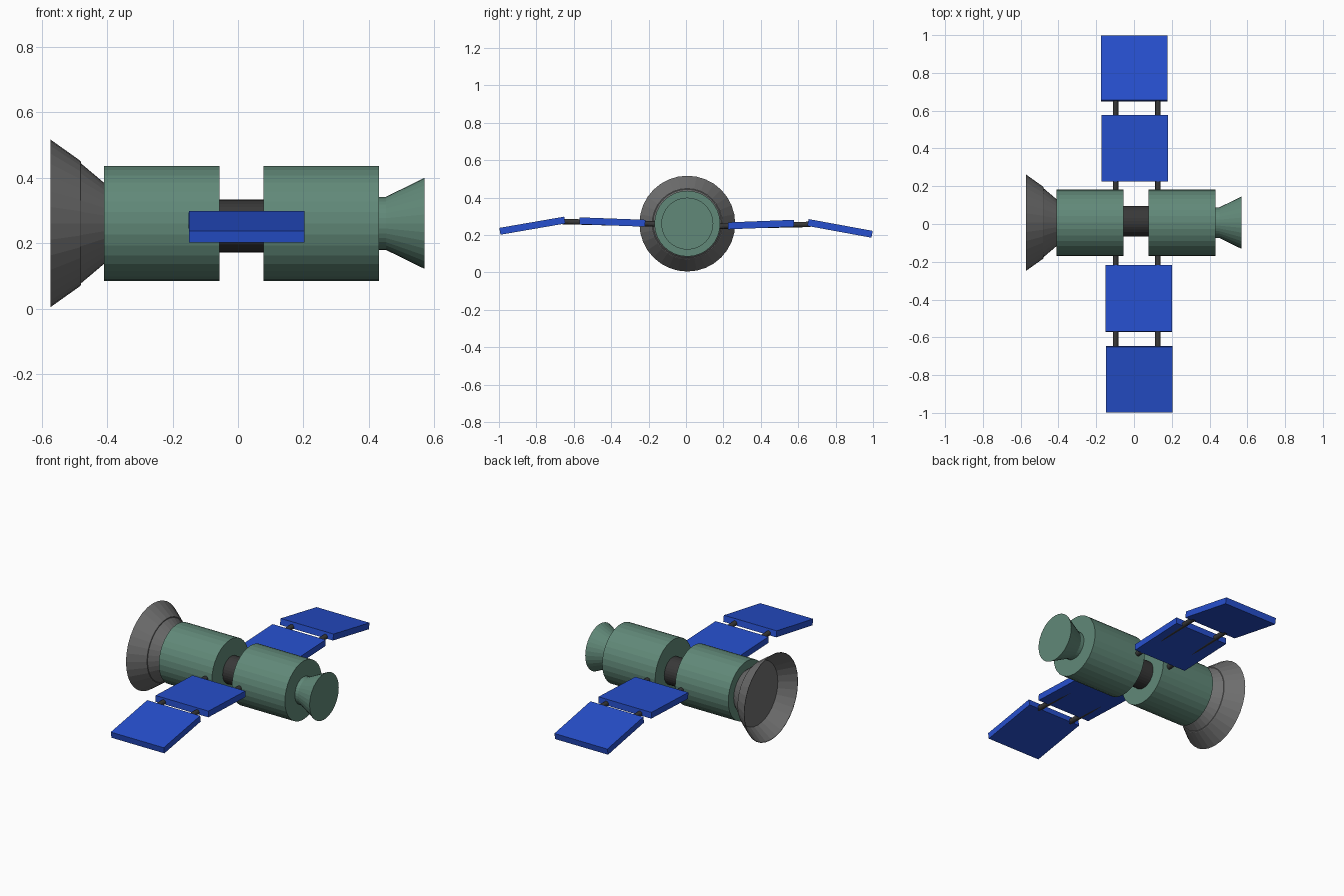
import bpy, bmesh, math
from mathutils import Matrix

if "Cube" in bpy.data.objects:
    bpy.data.objects.remove(bpy.data.objects["Cube"])

AXIS_Y, AXIS_Z = 0.007, 0.261


def material(name, rgb):
    m = bpy.data.materials.new(name)
    m.diffuse_color = (*rgb, 1)
    m.use_nodes = True
    m.node_tree.nodes["Principled BSDF"].inputs["Base Color"].default_value = m.diffuse_color
    return m


GREEN = material("hull_green", (0.12, 0.25, 0.19))
BLUE = material("panel_blue", (0.02, 0.08, 0.62))
DARK = material("dark_metal", (0.04, 0.04, 0.04))
GREY = material("dish_grey", (0.16, 0.16, 0.16))


def finish(name, bm, mat):
    bmesh.ops.recalc_face_normals(bm, faces=bm.faces)
    me = bpy.data.meshes.new(name)
    bm.to_mesh(me)
    bm.free()
    me.materials.append(mat)
    ob = bpy.data.objects.new(name, me)
    bpy.context.collection.objects.link(ob)
    return ob


def lathe(name, profile, mat, cy=AXIS_Y, cz=AXIS_Z, n=32):
    """Closed solid around the x axis from (x, radius) points, capped at both ends."""
    bm = bmesh.new()
    rings = []
    for x, r in profile:
        angles = [2 * math.pi * i / n for i in range(n)]
        rings.append([bm.verts.new((x, cy + r * math.cos(a), cz + r * math.sin(a))) for a in angles])
    for a, b in zip(rings, rings[1:]):
        for i in range(n):
            j = (i + 1) % n
            bm.faces.new((a[i], a[j], b[j], b[i]))
    bm.faces.new(rings[0])
    bm.faces.new(rings[-1])
    return finish(name, bm, mat)


def panel(name, cx, p0, p1):
    """Flat slab 0.353 wide whose centre line runs between two (y, z) points."""
    (y0, z0), (y1, z1) = p0, p1
    bm = bmesh.new()
    size = Matrix.Diagonal((0.353, math.hypot(y1 - y0, z1 - z0), 0.037, 1))
    tilt = Matrix.Rotation(math.atan2(z1 - z0, y1 - y0), 4, 'X')
    place = Matrix.Translation((cx, (y0 + y1) / 2, (z0 + z1) / 2))
    bmesh.ops.create_cube(bm, size=1, matrix=place @ tilt @ size)
    return finish(name, bm, BLUE)


def rod(name, x, p0, p1, r=0.0145):
    """Thin round strut between two (y, z) points."""
    (y0, z0), (y1, z1) = p0, p1
    bm = bmesh.new()
    turn = Matrix.Rotation(math.atan2(z1 - z0, y1 - y0), 4, 'X') @ Matrix.Rotation(math.pi / 2, 4, 'X')
    bmesh.ops.create_cone(bm, cap_ends=True, segments=16, radius1=r, radius2=r,
                          depth=math.hypot(y1 - y0, z1 - z0),
                          matrix=Matrix.Translation((x, (y0 + y1) / 2, (z0 + z1) / 2)) @ turn)
    return finish(name, bm, DARK)


# Hull: two drums joined by a narrow dark core
lathe("rear_drum", [(-0.41, 0.176), (-0.056, 0.176)], GREEN)
lathe("front_drum", [(0.078, 0.176), (0.431, 0.176)], GREEN)
lathe("core", [(-0.07, 0.081), (0.09, 0.081)], DARK, cy=0.015, cz=0.253)

# Flared nozzle with a flat end
lathe("nozzle", [(0.425, 0.081), (0.452, 0.081), (0.57, 0.139)], GREEN)

# Dish: hollow flare with a flat floor, on a tapered mount
lathe("dish_mount", [(-0.482, 0.185), (-0.405, 0.12)], GREY)
lathe("dish", [(-0.48, 0.188), (-0.483, 0.192), (-0.573, 0.256),
               (-0.573, 0.253), (-0.485, 0.189)], GREY)

# Solar wings: slightly drooping, two panels per side
panel("left_inner_panel", 0.004, (0.225, 0.249), (0.577, 0.263))
panel("left_outer_panel", 0.002, (0.652, 0.267), (0.995, 0.204))
panel("right_inner_panel", 0.025, (-0.218, 0.263), (-0.57, 0.276))
panel("right_outer_panel", 0.027, (-0.648, 0.28), (-0.995, 0.22))

# Struts running from the hull through the inner panels to the outer ones
for label, x in (("rear", -0.097), ("front", 0.127)):
    rod("left_strut_" + label, x, (0.1, 0.245), (0.665, 0.257))
    rod("right_strut_" + label, x, (-0.1, 0.258), (-0.66, 0.272))
